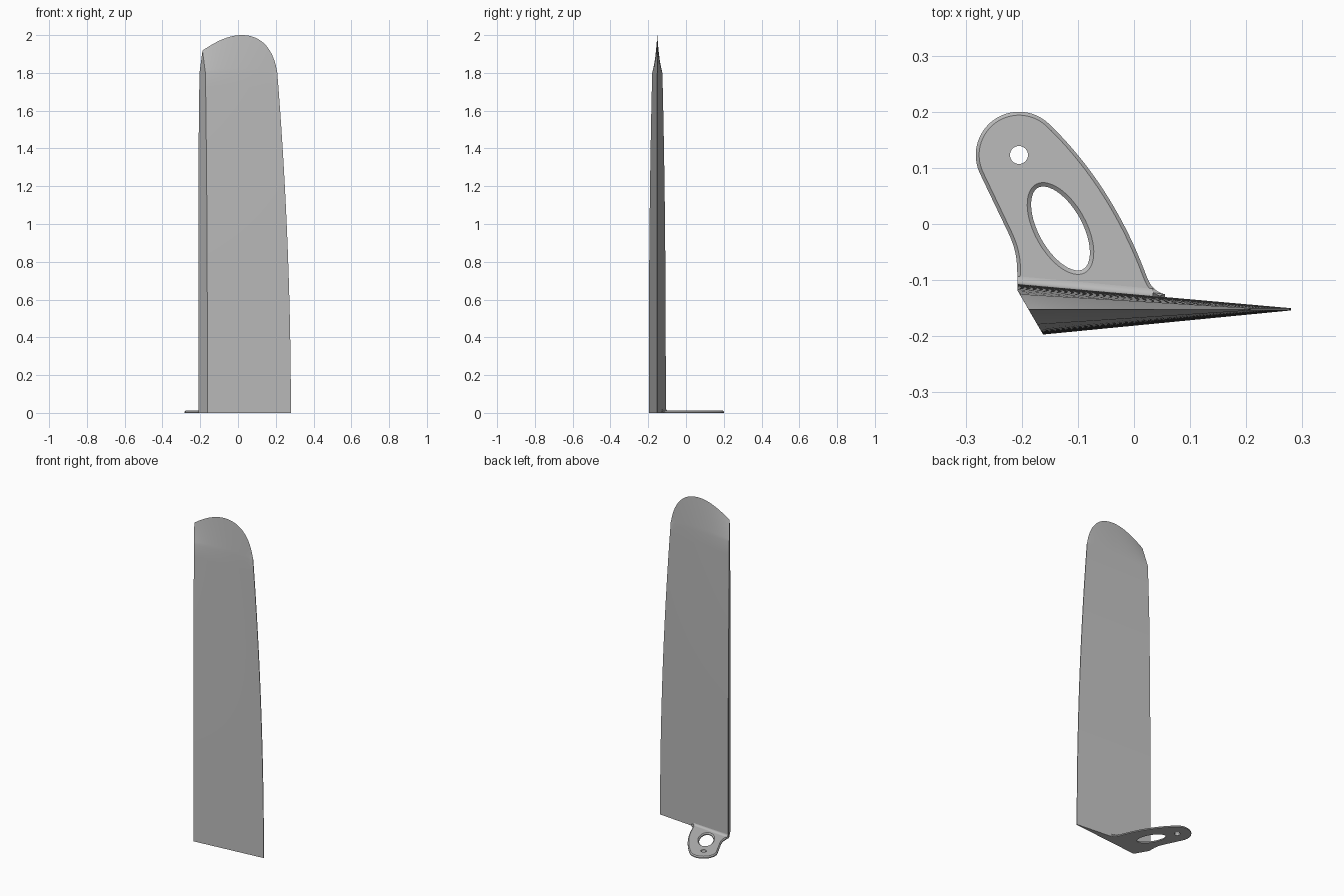
import bpy, bmesh, math
from mathutils import Vector
from mathutils.geometry import interpolate_bezier

cube = bpy.data.objects.get("Cube")
if cube:
    bpy.data.objects.remove(cube)

grey = bpy.data.materials.new("light_grey")
grey.use_nodes = True
COLOUR = (0.5, 0.5, 0.5, 1)
grey.diffuse_color = COLOUR
grey.node_tree.nodes["Principled BSDF"].inputs["Base Color"].default_value = COLOUR

MID_Y = -0.152       # centre plane of the blade
SHOULDER = 1.8       # height where the rounded tip starts
LEFT = -0.208        # flat at the rear corner of the thick edge


def finish(name, bm, smooth=None):
    bmesh.ops.remove_doubles(bm, verts=bm.verts, dist=0.0003)
    bmesh.ops.recalc_face_normals(bm, faces=bm.faces)
    mesh = bpy.data.meshes.new(name)
    bm.to_mesh(mesh)
    bm.free()
    mesh.materials.append(grey)
    obj = bpy.data.objects.new(name, mesh)
    bpy.context.collection.objects.link(obj)
    if smooth:
        bpy.ops.object.select_all(action='DESELECT')
        obj.select_set(True)
        bpy.context.view_layer.objects.active = obj
        bpy.ops.object.shade_smooth_by_angle(angle=math.radians(smooth))
    return obj


def bridge(bm, a, b):
    n = len(a)
    for i in range(n):
        bm.faces.new((a[i], a[(i + 1) % n], b[(i + 1) % n], b[i]))


def bezier(pts, n):
    return interpolate_bezier(*[Vector(p) for p in pts], n)


# Blade: wedge sections, thick at the slanted edge and thin at the other
COLS = 32


def slant_x(y):
    return max(LEFT, -0.162 - 0.582 * (y + 0.197))


def section(z):
    f = z / SHOULDER
    half = 0.045 - 0.018 * f ** 2.5
    thin_x = 0.28 - 0.072 * f ** 2
    sides = []
    for s in (-1, 1):
        start = Vector((slant_x(MID_Y + s * half), MID_Y + s * half, z))
        end = Vector((thin_x, MID_Y + s * 0.002, z))
        sides.append([start.lerp(end, i / COLS) for i in range(COLS + 1)])
    corner = Vector((LEFT, min(-0.118, MID_Y + half), z))
    corner.x = slant_x(corner.y)
    return sides[0] + sides[1][::-1] + [corner]


rings = [section(SHOULDER * i / 24) for i in range(25)]

# Rounded tip: every column closes onto an arc in the centre plane
thin = 0.208
arc = bezier([(-0.188, MID_Y, 1.918), (-0.12, MID_Y, 1.965),
              (-0.05, MID_Y, 2), (0.02, MID_Y, 2)], COLS // 2 + 1)
arc += bezier([(0.02, MID_Y, 2), (0.13, MID_Y, 2),
               (0.19, MID_Y, 1.92), (thin, MID_Y, SHOULDER)], COLS // 2 + 1)[1:]
top = arc + arc[::-1] + [arc[0]]
base = rings[-1]
for k in range(1, 9):
    rings.append([p.lerp(q, k / 8) for p, q in zip(base, top)])

bm = bmesh.new()
loops = [[bm.verts.new(p) for p in ring] for ring in rings]
for a, b in zip(loops, loops[1:]):
    bridge(bm, a, b)
bm.faces.new(loops[0])
finish("blade", bm, 20)


# Mounting plate: outline with a round end, a bolt hole and an oval opening
def back_y(x):
    return -0.107 - 0.045 * (x - LEFT) / 0.488


def ellipse(cx, cy, a, b, turn, n):
    pts = []
    for i in range(n):
        t = 2 * math.pi * i / n
        u, v = a * math.cos(t), b * math.sin(t)
        pts.append(Vector((cx + u * math.cos(turn) - v * math.sin(turn),
                           cy + u * math.sin(turn) + v * math.cos(turn))))
    return pts


def grow(pts, d):
    # Move a counter-clockwise loop outwards by d
    out = []
    for i, p in enumerate(pts):
        t = (pts[(i + 1) % len(pts)] - pts[i - 1]).normalized()
        out.append(p + Vector((t.y, -t.x)) * d)
    return out


eye = Vector((-0.205, 0.123))
outline = []
for i in range(33):
    t = math.radians(48 + 157 * i / 32)
    outline.append(eye + 0.077 * Vector((math.cos(t), math.sin(t))))
outline += [p.xy for p in bezier([(-0.222, -0.02, 0), (-0.212, -0.043, 0),
                                  (LEFT, -0.06, 0), (LEFT, -0.09, 0)], 10)]
outline.append(Vector((LEFT, back_y(LEFT))))
outline.append(Vector((0.055, back_y(0.055))))
outline += [p.xy for p in bezier([(0.05, -0.124, 0), (0.035, -0.118, 0),
                                  (0.028, -0.108, 0), (0.022, -0.092, 0)], 8)]
outline += [p.xy for p in bezier([(0.022, -0.092, 0), (-0.02, 0.02, 0),
                                  (-0.08, 0.11, 0), (-0.153, 0.18, 0)], 24)][1:-1]

slot = ellipse(-0.131, -0.008, 0.09, 0.046, math.radians(-61), 56)
hole = ellipse(eye.x, eye.y, 0.016, 0.016, 0, 32)
THICK, EDGE = 0.012, 0.006

bm = bmesh.new()
caps = {0: [], 1: []}
for pts, inset in ((outline, -EDGE), (grow(slot, -0.007), 0.007), (hole, 0)):
    layers = [(pts, 0), (pts, THICK - EDGE), (grow(pts, inset), THICK)]
    rows = [[bm.verts.new((p.x, p.y, z)) for p in row] for row, z in layers]
    for a, b in zip(rows, rows[1:]):
        bridge(bm, a, b)
    for which, row in ((0, rows[0]), (1, rows[-1])):
        for i in range(len(row)):
            caps[which].append(bm.edges.get((row[i - 1], row[i])))
for edges in caps.values():
    bmesh.ops.triangle_fill(bm, edges=edges, use_beauty=True, normal=(0, 0, 1))
finish("mounting_plate", bm, 25)

# Concave fillet where the plate meets the blade
bm = bmesh.new()
R = 0.014
profile = [(-0.004, 0.004)]
for i in range(7):
    t = math.pi / 2 * i / 6
    profile.append((R - R * math.cos(t), THICK + R - R * math.sin(t)))
profile.append((R, 0.004))
ends = [[bm.verts.new((x, back_y(x) + d, z)) for d, z in profile]
        for x in (LEFT, 0.034)]
bridge(bm, *ends)
for end in ends:
    bm.faces.new(end)
finish("plate_fillet", bm, 25)
